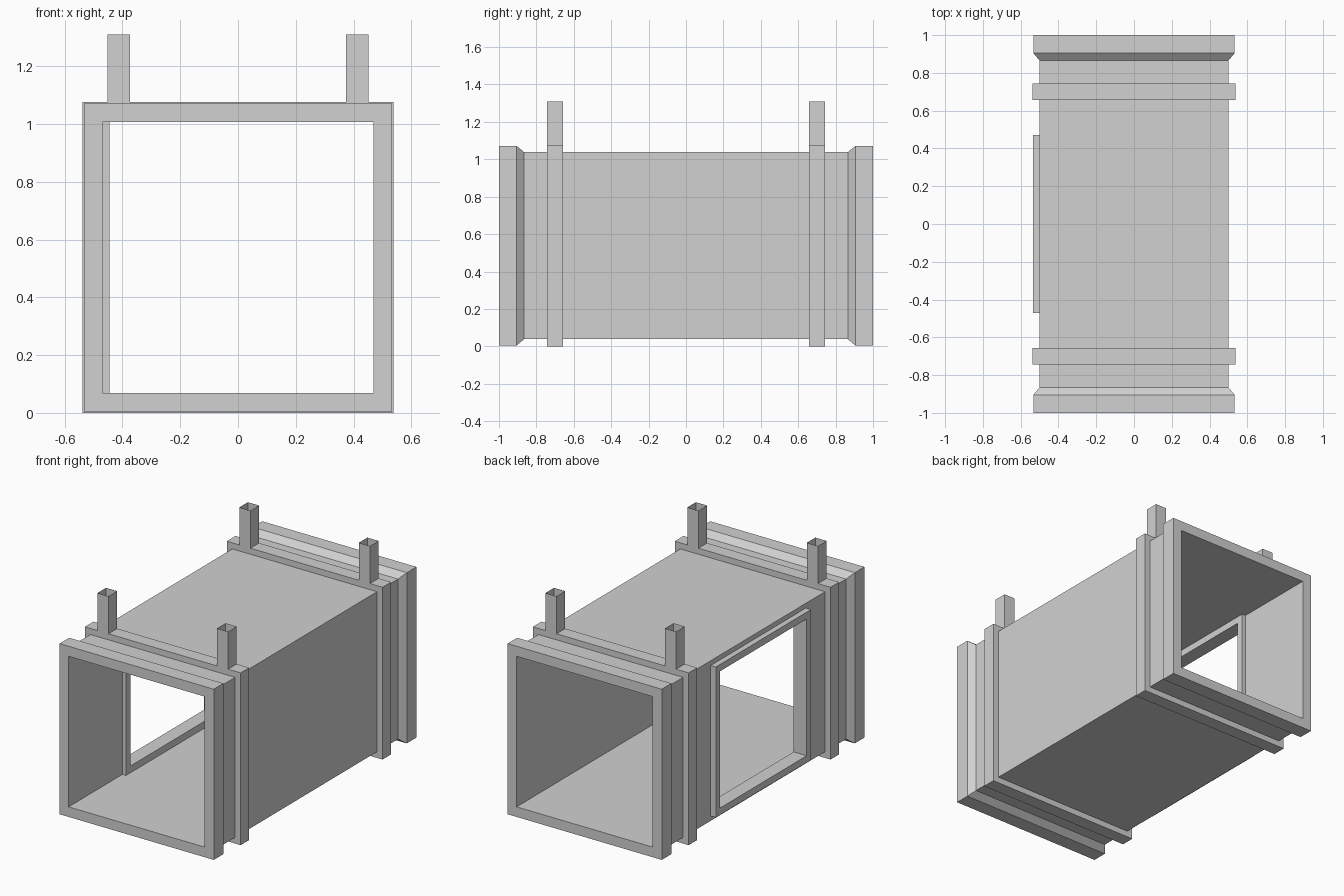
import bpy, bmesh
from mathutils import Matrix

cube = bpy.data.objects.get("Cube")
if cube:
    bpy.data.objects.remove(cube, do_unlink=True)

grey = bpy.data.materials.new("light_grey_metal")
colour = (0.64, 0.64, 0.64, 1)
grey.diffuse_color = colour
grey.use_nodes = True
grey.node_tree.nodes["Principled BSDF"].inputs["Base Color"].default_value = colour

MID_Z = 0.538      # height of the duct axis
BAND_HALF = 0.538  # half size of the hanger bands
BAND_Y = 0.70
BAND_DEPTH = 0.085


def finish(bm, name):
    bmesh.ops.recalc_face_normals(bm, faces=bm.faces)
    mesh = bpy.data.meshes.new(name)
    bm.to_mesh(mesh)
    bm.free()
    mesh.materials.append(grey)
    obj = bpy.data.objects.new(name, mesh)
    bpy.context.collection.objects.link(obj)
    return obj


def square_ring(name, profile, to_world):
    """Sweep a closed (position, half size) profile round a square."""
    bm = bmesh.new()
    loops = [[bm.verts.new(to_world(t, sx * h, sz * h))
              for sx, sz in ((-1, -1), (1, -1), (1, 1), (-1, 1))]
             for t, h in profile]
    for a, b in zip(loops, loops[1:] + loops[:1]):
        for i in range(4):
            j = (i + 1) % 4
            bm.faces.new((a[i], a[j], b[j], b[i]))
    return finish(bm, name)


def along_y(t, u, v):
    return (u, t, MID_Z + v)


def along_x(t, u, v):
    return (t, u, MID_Z + v)


def box(name, centre, size, open_top=False):
    bm = bmesh.new()
    bmesh.ops.create_cube(bm, size=1, matrix=Matrix.Translation(centre) @ Matrix.Diagonal((*size, 1)))
    if open_top:
        bm.normal_update()
        caps = [f for f in bm.faces if abs(f.normal.z) > 0.9]
        bmesh.ops.delete(bm, geom=caps, context='FACES')
    return finish(bm, name)


# Square duct with a flared flange at each end
half = [(-1, 0.47), (-1, 0.533), (-0.905, 0.533), (-0.865, 0.5)]
duct = square_ring("duct_body", half + [(-t, h) for t, h in reversed(half)], along_y)

# Opening in the right wall
cutter = box("window_cutter", (-0.5, 0, MID_Z), (0.2, 0.9, 0.9))
cutter.hide_render = True
cutter.hide_viewport = True
cut = duct.modifiers.new("window_opening", 'BOOLEAN')
cut.operation = 'DIFFERENCE'
cut.solver = 'EXACT'
cut.object = cutter

# Frame round the opening
square_ring("window_frame", [(-0.535, 0.47), (-0.445, 0.47), (-0.445, 0.427), (-0.535, 0.427)], along_x)

# Hanger bands with a pair of hollow posts each
for end, sy in (("front", -1), ("back", 1)):
    y0, y1 = sy * BAND_Y - BAND_DEPTH / 2, sy * BAND_Y + BAND_DEPTH / 2
    square_ring(end + "_band", [(y0, 0.499), (y0, BAND_HALF), (y1, BAND_HALF), (y1, 0.499)], along_y)
    base, top = MID_Z + BAND_HALF, 1.31
    for side, sx in (("right", -1), ("left", 1)):
        box(f"{end}_{side}_post", (sx * 0.413, sy * BAND_Y, (base + top) / 2),
            (0.077, BAND_DEPTH, top - base), open_top=True)
